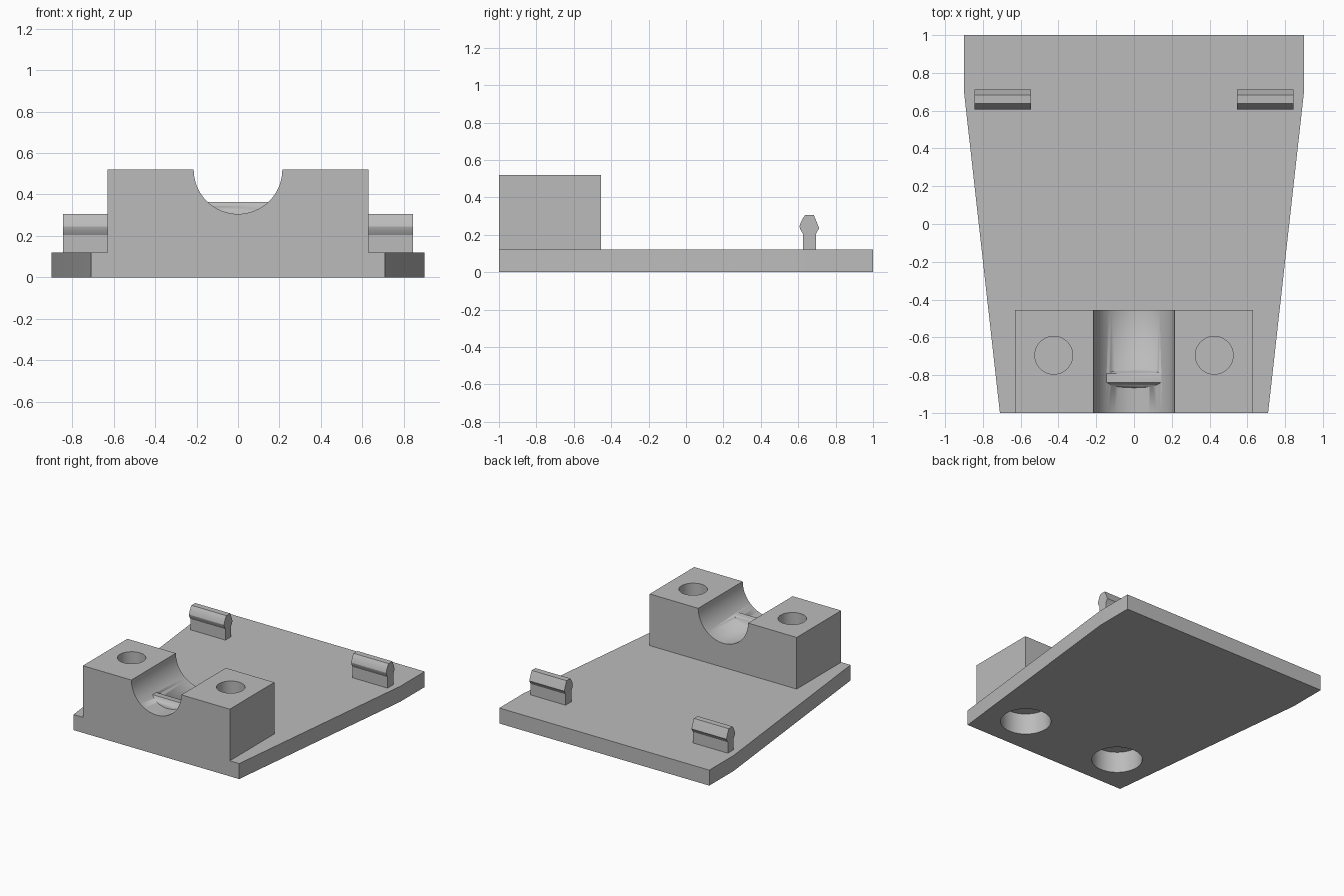
import bpy
import bmesh
import math
from mathutils import Matrix, Vector

cube = bpy.data.objects.get("Cube")
if cube:
    bpy.data.objects.remove(cube, do_unlink=True)

grey = bpy.data.materials.new("light_grey")
grey.use_nodes = True
colour = (0.5, 0.5, 0.5, 1)
grey.diffuse_color = colour
grey.node_tree.nodes["Principled BSDF"].inputs["Base Color"].default_value = colour


def finish(name, bm):
    bmesh.ops.recalc_face_normals(bm, faces=bm.faces[:])
    mesh = bpy.data.meshes.new(name)
    bm.to_mesh(mesh)
    bm.free()
    mesh.materials.append(grey)
    ob = bpy.data.objects.new(name, mesh)
    bpy.context.collection.objects.link(ob)
    return ob


def prism(name, points, sweep):
    """Extrude a closed planar outline along a vector."""
    bm = bmesh.new()
    face = bm.faces.new([bm.verts.new(p) for p in points])
    out = bmesh.ops.extrude_face_region(bm, geom=[face])
    verts = [v for v in out["geom"] if isinstance(v, bmesh.types.BMVert)]
    bmesh.ops.translate(bm, verts=verts, vec=Vector(sweep))
    return finish(name, bm)


def cylinder(name, radius, depth, centre, axis="Z"):
    bm = bmesh.new()
    turn = Matrix.Rotation(math.pi / 2, 4, "X") if axis == "Y" else Matrix()
    bmesh.ops.create_cone(bm, cap_ends=True, segments=64, radius1=radius,
                          radius2=radius, depth=depth,
                          matrix=Matrix.Translation(centre) @ turn)
    return finish(name, bm)


def combine(target, tool, operation):
    """Apply a boolean and discard the tool object."""
    bpy.context.view_layer.objects.active = target
    mod = target.modifiers.new("boolean", "BOOLEAN")
    mod.operation = operation
    mod.solver = "EXACT"
    mod.object = tool
    bpy.ops.object.modifier_apply(modifier=mod.name)
    bpy.data.objects.remove(tool, do_unlink=True)


def smooth(ob):
    bpy.ops.object.select_all(action="DESELECT")
    ob.select_set(True)
    bpy.context.view_layer.objects.active = ob
    bpy.ops.object.shade_smooth_by_angle(angle=math.radians(25))


# Tapered base plate fused with the clamp block
PLATE, TOP, BACK = 0.12, 0.52, -0.455
half = [(0.71, -1), (0.9, 0.7), (0.9, 1)]
outline = half + [(-x, y) for x, y in reversed(half)]
body = prism("base_with_clamp_block", [(x, y, 0) for x, y in outline], (0, 0, PLATE))
block = prism("block", [(x, y, 0) for x, y in
                        [(-0.63, -1), (0.63, -1), (0.63, BACK), (-0.63, BACK)]],
              (0, 0, TOP))
combine(body, block, "UNION")

# Half-round saddle, screw holes and the wider recesses beneath them
combine(body, cylinder("saddle_cut", 0.214, 0.8, (0, -0.73, TOP), "Y"), "DIFFERENCE")
for side in (-1, 1):
    x, y = side * 0.425, -0.695
    combine(body, cylinder("screw_cut", 0.1, 0.4, (x, y, 0.38)), "DIFFERENCE")
    combine(body, cylinder("recess_cut", 0.18, 0.33, (x, y, 0)), "DIFFERENCE")
smooth(body)

# Snap clips: narrow stem with a bulging head, swept sideways
stem = [(-0.035, 0.12), (0.035, 0.12)]
head = [(0.035, 0.205), (0.052, 0.235), (0.03, 0.29), (0.023, 0.305),
        (-0.023, 0.305), (-0.034, 0.29), (-0.047, 0.265), (-0.053, 0.245),
        (-0.05, 0.23), (-0.035, 0.205)]


def clip(name, x, y, lift, width):
    points = [(x - width / 2, y + dy, z + lift) for dy, z in stem + head]
    ob = prism(name, points, (width, 0, 0))
    smooth(ob)
    return ob


clip("left_clip", 0.695, 0.66, 0, 0.3)
clip("right_clip", -0.695, 0.66, 0, 0.3)

# Third clip rises through the saddle floor
combine(body, clip("saddle_clip", 0, -0.815, 0.058, 0.3), "UNION")
